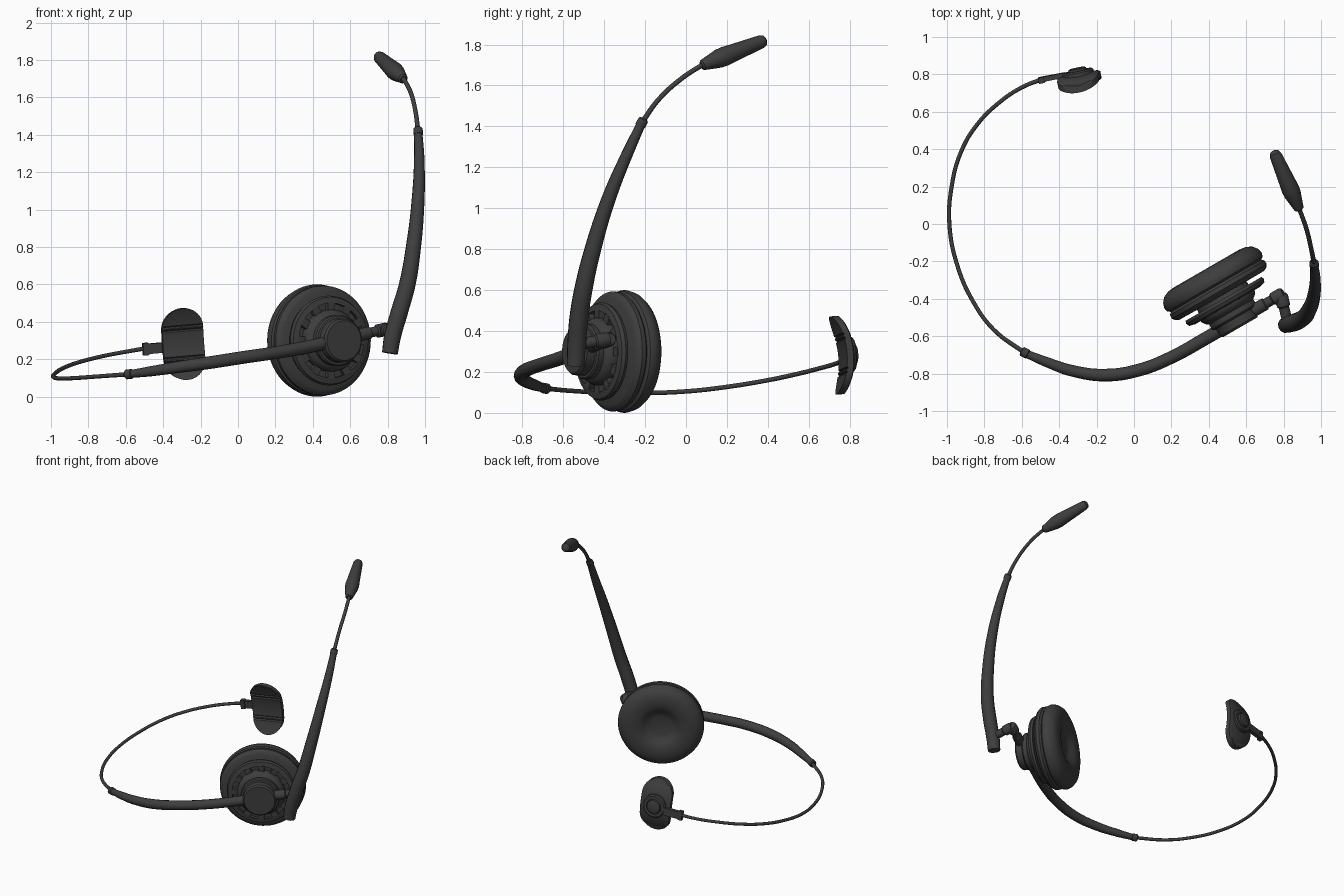
import bpy, bmesh, math
from mathutils import Matrix, Vector

if "Cube" in bpy.data.objects:
    bpy.data.objects.remove(bpy.data.objects["Cube"])

mat = bpy.data.materials.new("charcoal_plastic")
mat.diffuse_color = (0.048, 0.048, 0.048, 1)
mat.use_nodes = True
mat.node_tree.nodes["Principled BSDF"].inputs["Base Color"].default_value = mat.diffuse_color


def finish(ob, angle=35):
    ob.data.materials.clear()
    ob.data.materials.append(mat)
    bpy.ops.object.select_all(action='DESELECT')
    ob.select_set(True)
    bpy.context.view_layer.objects.active = ob
    bpy.ops.object.shade_smooth_by_angle(angle=math.radians(angle))
    return ob


def from_bmesh(name, bm, matrix):
    bmesh.ops.recalc_face_normals(bm, faces=bm.faces)
    bm.transform(matrix)
    me = bpy.data.meshes.new(name)
    bm.to_mesh(me)
    bm.free()
    ob = bpy.data.objects.new(name, me)
    bpy.context.collection.objects.link(ob)
    return finish(ob)


def lathe(name, profile, matrix, n=64):
    """Revolve (radius, height) points around the local z axis."""
    bm = bmesh.new()
    vs = [bm.verts.new((r, 0, h)) for r, h in profile]
    es = [bm.edges.new(p) for p in zip(vs, vs[1:])]
    bmesh.ops.spin(bm, geom=vs + es, cent=(0, 0, 0), axis=(0, 0, 1),
                   angle=math.tau, steps=n, use_duplicate=False)
    bmesh.ops.remove_doubles(bm, verts=bm.verts, dist=1e-5)
    return from_bmesh(name, bm, matrix)


def along(start, axis):
    return Matrix.Translation(start) @ Vector(axis).to_track_quat('Z', 'Y').to_matrix().to_4x4()


def rod(name, a, b, profile):
    """Lathe between two points; profile is (radius, fraction of length)."""
    a, b = Vector(a), Vector(b)
    length = (b - a).length
    pts = [(0, profile[0][1])] + list(profile) + [(0, profile[-1][1])]
    return lathe(name, [(r, t * length) for r, t in pts], along(a, b - a), 24)


def tube(name, pts):
    """Smooth swept tube through (x, y, z, radius) points."""
    cu = bpy.data.curves.new(name, 'CURVE')
    cu.dimensions = '3D'
    cu.bevel_depth, cu.bevel_resolution = 1, 4
    cu.use_fill_caps = True
    cu.resolution_u = 8
    sp = cu.splines.new('BEZIER')
    sp.bezier_points.add(len(pts) - 1)
    for bp, (x, y, z, r) in zip(sp.bezier_points, pts):
        bp.co, bp.radius = (x, y, z), r
        bp.handle_left_type = bp.handle_right_type = 'AUTO'
    ob = bpy.data.objects.new(name, cu)
    bpy.context.collection.objects.link(ob)
    bpy.ops.object.select_all(action='DESELECT')
    ob.select_set(True)
    bpy.context.view_layer.objects.active = ob
    bpy.ops.object.convert(target='MESH')
    return finish(bpy.context.object)


# Ear cup: turned 30 degrees, local z points at the head
side = Vector((math.cos(math.radians(30)), 0.5, 0))
inward = Vector((-0.5, math.cos(math.radians(30)), 0))
cup = along(side * 0.215 + Vector((0, 0, 0.30)), inward)

lathe("ear_cushion", [(0, -.445), (.07, -.443), (.10, -.435), (.125, -.415), (.16, -.402),
                      (.20, -.40), (.24, -.405), (.272, -.42), (.292, -.445), (.30, -.472),
                      (.294, -.495), (.275, -.508), (0, -.508)], cup)
lathe("cup_back_plate", [(0, -.505), (.278, -.505), (.292, -.518), (.293, -.54), (.28, -.556),
                         (.262, -.565), (0, -.568)], cup)
lathe("speaker_disc", [(0, -.56), (.15, -.56), (.155, -.586), (.235, -.586), (.24, -.602),
                       (.232, -.62), (.2, -.627), (.2, -.60), (.165, -.60), (.165, -.635),
                       (.152, -.655), (.13, -.67), (0, -.67)], cup)
lathe("hub", [(0, -.66), (.135, -.66), (.137, -.695), (.13, -.704), (.118, -.706),
              (.116, -.75), (.106, -.762), (0, -.762)], cup)

# Ribs dividing the ring of vents
bm = bmesh.new()
for k in range(12):
    m = (Matrix.Rotation(math.tau * k / 12, 4, 'Z') @ Matrix.Translation((.183, 0, -.612))
         @ Matrix.Diagonal((.04, .045, .032, 1)))
    bmesh.ops.create_cube(bm, size=1, matrix=m)
from_bmesh("vent_ribs", bm, cup)

# Headband: thick sleeve, collar, thin wire
tube("band_sleeve", [(.52, -.533, .30, .034), (.395, -.605, .27, .035), (.2, -.713, .235, .034),
                     (.03, -.78, .21, .034), (-.15, -.808, .182, .034), (-.33, -.785, .156, .031),
                     (-.47, -.737, .135, .027), (-.58, -.692, .12, .021)])
rod("band_collar", (-.565, -.698, .122), (-.602, -.679, .118),
    [(.021, 0), (.026, .1), (.026, .85), (.02, 1)])
tube("band_wire", [(-.58, -.692, .12, .012), (-.75, -.565, .108, .011), (-.86, -.415, .1, .011),
                   (-.945, -.22, .097, .011), (-.987, 0, .105, .011), (-.975, .2, .127, .011),
                   (-.925, .385, .157, .011), (-.84, .53, .187, .011), (-.72, .65, .217, .011),
                   (-.6, .73, .24, .011), (-.47, .782, .262, .012)])

# Temple pad: curved stadium plate with two pairs of grooves on the inside
pad = (Matrix.Translation((-.295, .785, .285)) @ Matrix.Rotation(math.radians(11), 4, 'Z')
       @ Matrix.Rotation(math.radians(-5), 4, 'Y') @ Matrix.Rotation(math.radians(4), 4, 'X'))
bm = bmesh.new()
rows = []
for i in range(81):
    t = -.192 * math.cos(math.pi * i / 80)
    hw = math.sqrt(max(.112 ** 2 - max(abs(t) - .08, 0) ** 2, 1e-5))
    bend = -1.3 * t * t
    groove = .008 if min(abs(abs(t) - .075), abs(abs(t) - .095)) < .004 else 0
    rows.append([bm.verts.new(p) for p in (
        (-hw, bend - .02 + groove, t), (hw, bend - .02 + groove, t),
        (hw, bend + .012, t), (hw * .9, bend + .018, t),
        (-hw * .9, bend + .018, t), (-hw, bend + .012, t))])
for a, b in zip(rows, rows[1:]):
    for j in range(6):
        bm.faces.new((a[j], a[(j + 1) % 6], b[(j + 1) % 6], b[j]))
bm.faces.new(rows[0])
bm.faces.new(rows[-1])
from_bmesh("temple_pad", bm, pad)
lathe("pad_button", [(0, -.01), (.085, -.01), (.085, .028), (.076, .036), (.056, .036),
                     (.054, .03), (.05, .03), (.048, .046), (.04, .05), (0, .05)],
      pad @ Matrix.Rotation(-math.pi / 2, 4, 'X'), 40)

# Flat connector from wire to pad button
bm = bmesh.new()
bmesh.ops.create_cube(bm, size=1, matrix=Matrix.Translation((-.145, .025, -.015))
                      @ Matrix.Diagonal((.14, .026, .055, 1)))
bmesh.ops.create_cube(bm, size=1, matrix=Matrix.Translation((-.2, .022, -.015))
                      @ Matrix.Diagonal((.03, .032, .066, 1)))
from_bmesh("pad_connector", bm, pad)

# Arm from hub to the boom knuckle
rod("pivot_arm", (.58, -.497, .315), (.80, -.37, .362),
    [(.034, 0), (.034, .55), (.027, .57), (.027, .72), (.036, .75), (.036, .96), (.03, 1)])
rod("boom_link", (.785, -.375, .36), (.822, -.53, .335),
    [(.03, 0), (.036, .08), (.036, .4), (.028, .45), (.028, 1)])

# Microphone boom
tube("boom_sleeve", [(.812, -.54, .232, .043), (.826, -.535, .32, .046), (.862, -.525, .45, .047),
                     (.905, -.502, .6, .045), (.938, -.455, .8, .041), (.962, -.38, 1.04, .035),
                     (.969, -.285, 1.27, .028), (.963, -.215, 1.42, .022)])
rod("boom_collar", (.964, -.226, 1.40), (.962, -.205, 1.437),
    [(.024, 0), (.026, .2), (.025, .85), (.018, 1)])
tube("boom_wire", [(.963, -.215, 1.42, .013), (.948, -.135, 1.53, .012),
                   (.92, -.02, 1.635, .012), (.878, .095, 1.71, .012)])
rod("microphone", (.885, .075, 1.697), (.748, .388, 1.822),
    [(.018, 0), (.026, .02), (.034, .12), (.046, .27), (.048, .36), (.045, .46),
     (.033, .93), (.027, .98), (.016, 1)])
